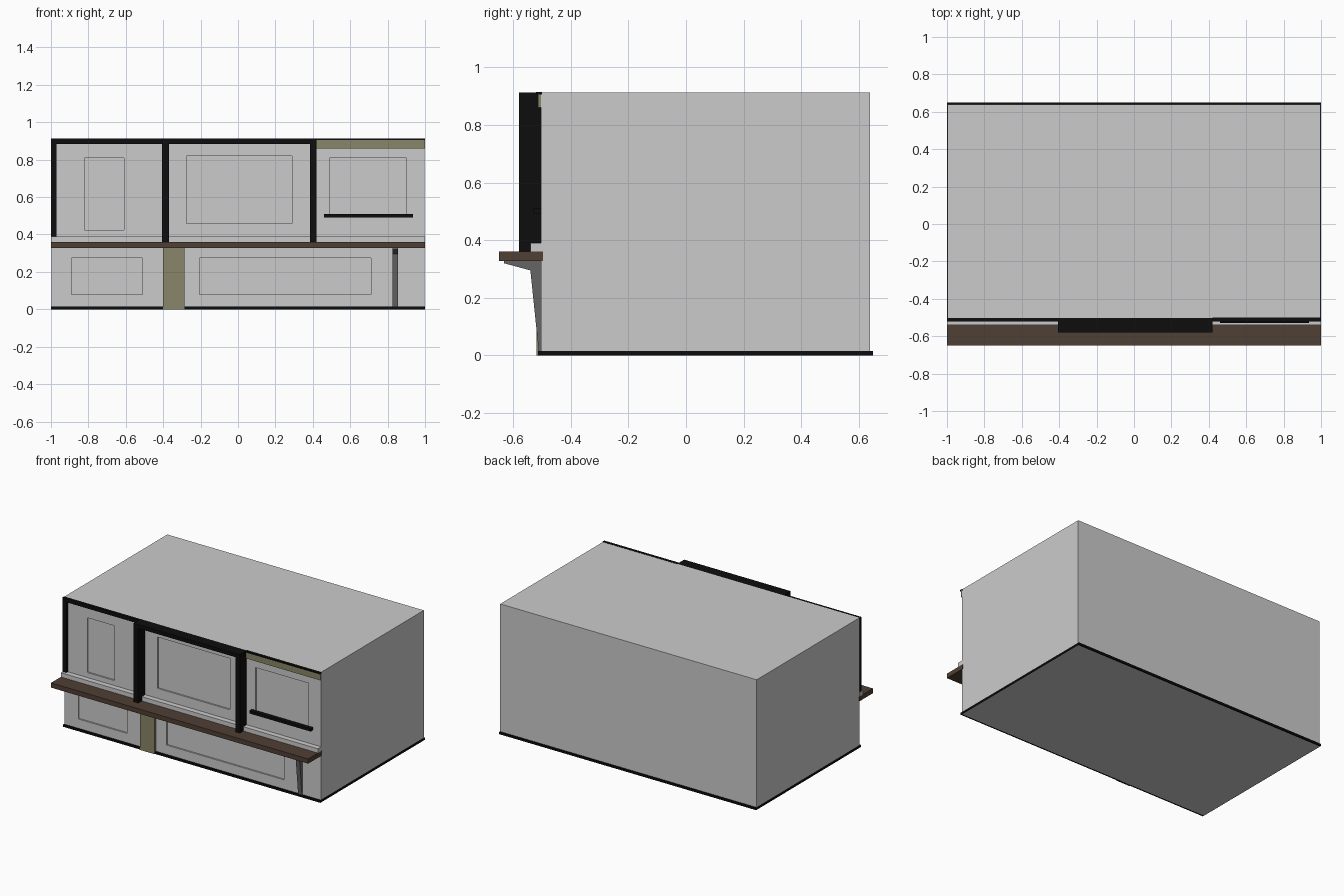
import bpy

if "Cube" in bpy.data.objects:
    bpy.data.objects.remove(bpy.data.objects["Cube"])


def material(name, r, g, b):
    m = bpy.data.materials.new(name)
    m.diffuse_color = (r, g, b, 1)
    m.use_nodes = True
    m.node_tree.nodes["Principled BSDF"].inputs["Base Color"].default_value = m.diffuse_color
    return m


BLACK = material("black_paint", 0.004, 0.004, 0.004)
BROWN = material("brown_wood", 0.08, 0.05, 0.034)
OLIVE = material("olive_paint", 0.25, 0.24, 0.14)
GLASS = material("pale_glass", 1.0, 1.0, 1.0)
STEEL = material("dark_steel", 0.13, 0.13, 0.13)


def mesh_object(name, verts, faces, mat=None):
    me = bpy.data.meshes.new(name)
    me.from_pydata(verts, [], faces)
    ob = bpy.data.objects.new(name, me)
    bpy.context.collection.objects.link(ob)
    if mat:
        me.materials.append(mat)
    return ob


def prism(name, profile, x0, x1, mat=None):
    """Extrude a (y, z) profile, counter-clockwise seen from +x, along x."""
    n = len(profile)
    verts = [(x, y, z) for x in (x0, x1) for y, z in profile]
    faces = [tuple(reversed(range(n))), tuple(range(n, 2 * n))]
    faces += [(i, (i + 1) % n, n + (i + 1) % n, n + i) for i in range(n)]
    return mesh_object(name, verts, faces, mat)


def box(name, x0, x1, y0, y1, z0, z1, mat=None):
    return prism(name, [(y0, z0), (y1, z0), (y1, z1), (y0, z1)], x0, x1, mat)


FRONT, BACK, TOP, SIDE = -0.503, 0.639, 0.912, 0.997
RECESS = 0.012

# Main building block
body = box("building_body", -SIDE, SIDE, FRONT, BACK, 0, TOP)

# Recessed windows: cut each opening, then set a pane at its back
windows = {
    "upper_left": (-0.82, -0.61, 0.425, 0.81),
    "upper_middle": (-0.275, 0.29, 0.46, 0.82),
    "upper_right": (0.49, 0.90, 0.50, 0.81),
    "lower_left": (-0.89, -0.51, 0.08, 0.275),
    "lower_right": (-0.205, 0.71, 0.08, 0.275),
}
cutters = []
for name, (x0, x1, z0, z1) in windows.items():
    cutter = box(name + "_cutter", x0, x1, FRONT - 0.05, FRONT + RECESS, z0, z1)
    cutter.hide_render = True
    cutters.append(cutter)
    mod = body.modifiers.new(name, 'BOOLEAN')
    mod.operation, mod.solver, mod.object = 'DIFFERENCE', 'EXACT', cutter
    y = FRONT + RECESS - 0.001
    mesh_object(name + "_pane", [(x0, y, z0), (x1, y, z0), (x1, y, z1), (x0, y, z1)],
                [(0, 1, 2, 3)], GLASS)

# Bake the openings and drop the cutters
bpy.context.view_layer.objects.active = body
for mod in list(body.modifiers):
    bpy.ops.object.modifier_apply(modifier=mod.name)
for cutter in cutters:
    bpy.data.objects.remove(cutter)

# Black skirting round the foot
box("skirting_front", -1, 1, -0.514, FRONT, 0, 0.015, BLACK)
box("skirting_back", -1, 1, BACK, 0.649, 0, 0.015, BLACK)
for s, side in ((-1, "left"), (1, "right")):
    a, b = sorted((s * SIDE, s))
    box("skirting_" + side, a, b, FRONT, BACK, 0, 0.015, BLACK)

# Wooden canopy and the grey ledge above it
box("canopy", -1, 1, -0.649, -0.497, 0.327, 0.36, BROWN)
box("ledge", -1, 1, -0.54, FRONT, 0.36, 0.39)

# Black upper frame: thin on the left, deep round the middle bay
box("left_frame_post", -1, -0.97, -0.52, FRONT, 0.39, TOP, BLACK)
box("left_frame_beam", -0.97, -0.405, -0.52, FRONT, 0.885, TOP, BLACK)
for x, side in ((-0.405, "left"), (0.385, "right")):
    box("bay_post_" + side, x, x + 0.035, -0.58, FRONT, 0.36, TOP, BLACK)
box("bay_beam", -0.37, 0.385, -0.58, FRONT, 0.885, TOP, BLACK)

# Right bay: cap, olive fascia and window bar
box("right_cap", 0.42, 1, -0.52, -0.5, 0.905, 0.914, BLACK)
box("olive_fascia", 0.42, 1, -0.513, FRONT, 0.86, 0.905, OLIVE)
box("window_bar", 0.46, 0.935, -0.53, FRONT, 0.49, 0.51, BLACK)

# Street level: olive pier and tapered canopy bracket
box("olive_pier", -0.4, -0.285, -0.519, FRONT, 0, 0.327, OLIVE)
prism("canopy_bracket", [(-0.503, 0.015), (-0.503, 0.327), (-0.632, 0.327), (-0.632, 0.32),
                         (-0.54, 0.295), (-0.511, 0.015)], 0.825, 0.855, STEEL)
